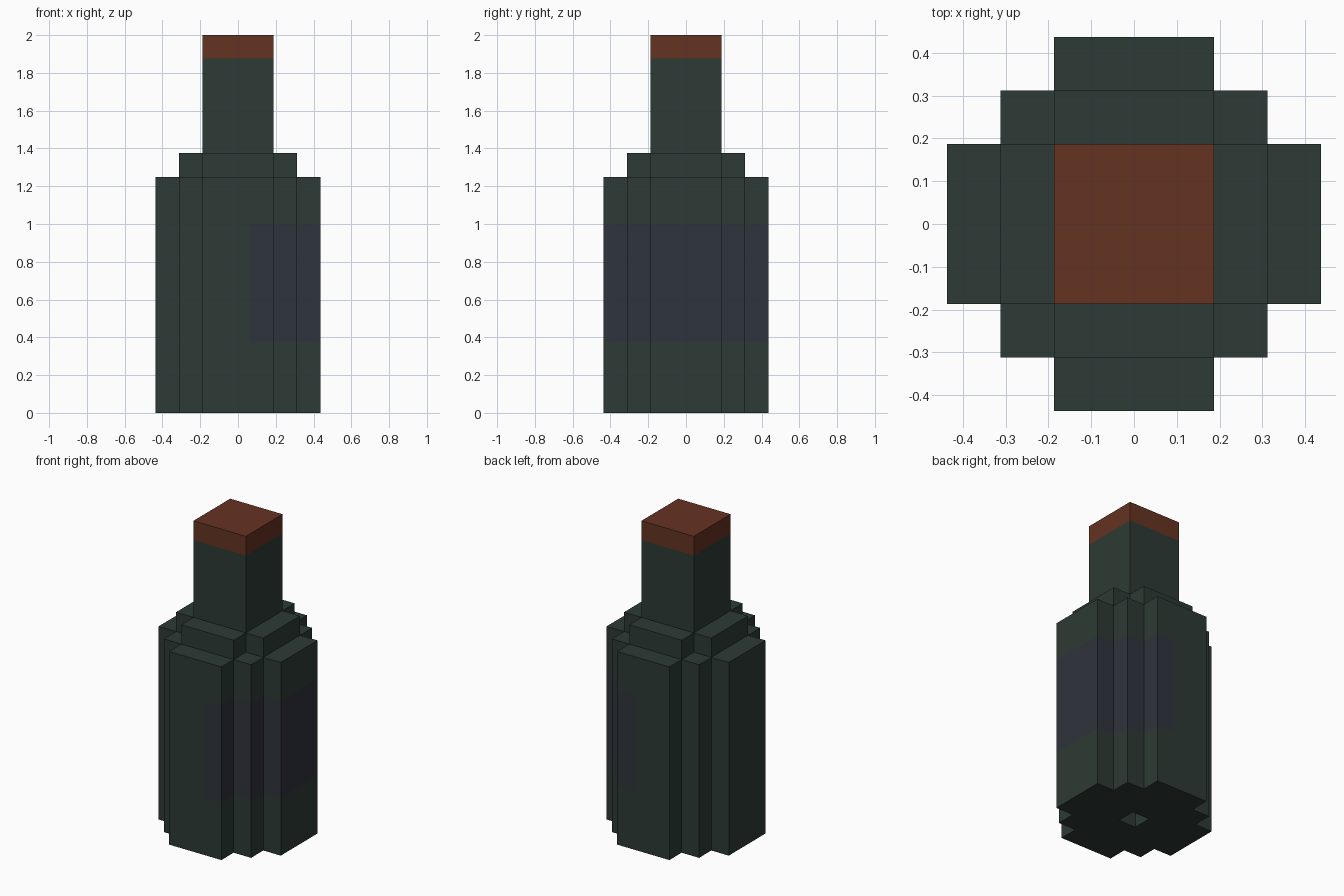
import bpy, bmesh, math
from mathutils import Vector

if "Cube" in bpy.data.objects:
    bpy.data.objects.remove(bpy.data.objects["Cube"])

U = 0.125  # edge of one block


def material(name, rgb):
    m = bpy.data.materials.new(name)
    m.diffuse_color = (*rgb, 1.0)
    m.use_nodes = True
    m.node_tree.nodes["Principled BSDF"].inputs["Base Color"].default_value = m.diffuse_color
    return m


GREEN = material("dark green glass", (0.026, 0.042, 0.035))
LABEL = material("slate label", (0.028, 0.033, 0.045))
CORK = material("brown cork", (0.130, 0.033, 0.016))

# part name: (radius in blocks, first layer, end layer, materials)
PARTS = {
    "bottle_body": (3.3, 0, 10, [GREEN, LABEL]),
    "bottle_shoulder": (2.5, 10, 11, [GREEN]),
    "bottle_neck": (1.5, 11, 15, [GREEN]),
    "cork": (1.5, 15, 16, [CORK]),
}


def blocks(radius, z0, z1):
    """Round stack of blocks, with a one-block dimple under the base."""
    return {(x, y, z) for x in range(-3, 4) for y in range(-3, 4)
            for z in range(z0, z1)
            if math.hypot(x, y) < radius and (x, y, z) != (0, 0, 0)}


SOLID = set().union(*(blocks(r, a, b) for r, a, b, _ in PARTS.values()))
SIDES = [Vector(s) for s in ((1, 0, 0), (-1, 0, 0), (0, 1, 0),
                             (0, -1, 0), (0, 0, 1), (0, 0, -1))]


def build(name, radius, z0, z1, mats):
    bm = bmesh.new()
    for cell in blocks(radius, z0, z1):
        for n in SIDES:
            # only skin the sides that are exposed
            if tuple(int(c + d) for c, d in zip(cell, n)) in SOLID:
                continue
            u = Vector((n.y, n.z, n.x))
            v = n.cross(u)
            mid = Vector(cell) + Vector((0, 0, 0.5)) + n / 2
            face = bm.faces.new([bm.verts.new((mid + (u * a + v * b) / 2) * U)
                                 for a, b in ((-1, -1), (1, -1), (1, 1), (-1, 1))])
            # label wraps around the right side, part way up the body
            if len(mats) > 1 and cell[0] >= 1 and 3 <= cell[2] < 8 and n.z == 0:
                face.material_index = 1
    bmesh.ops.remove_doubles(bm, verts=bm.verts, dist=1e-4)
    bmesh.ops.dissolve_limit(bm, angle_limit=0.01, verts=bm.verts,
                             edges=bm.edges, delimit={'MATERIAL'})
    me = bpy.data.meshes.new(name)
    bm.to_mesh(me)
    bm.free()
    for m in mats:
        me.materials.append(m)
    bpy.context.collection.objects.link(bpy.data.objects.new(name, me))


for part, spec in PARTS.items():
    build(part, *spec)
